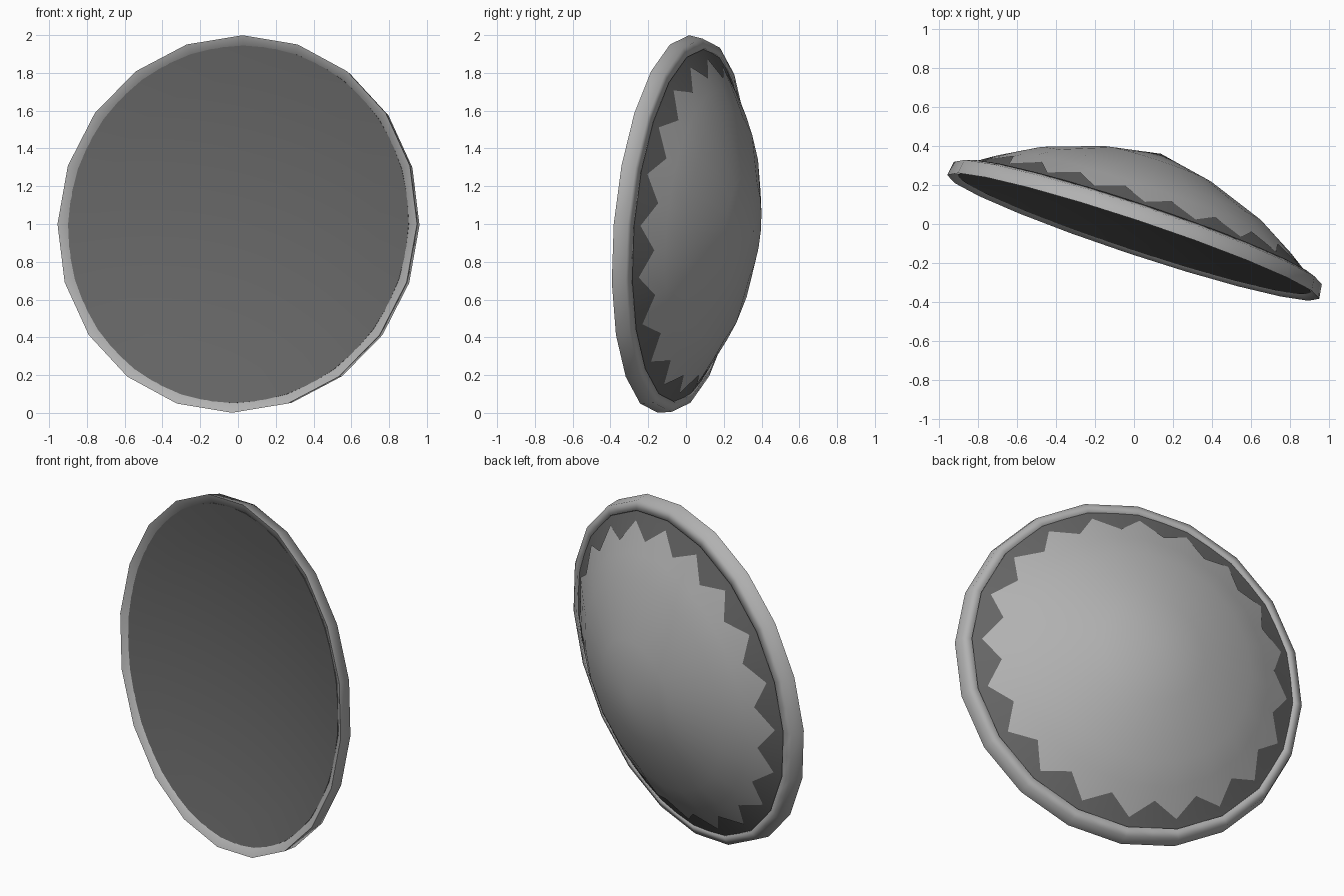
import bpy, bmesh, math
from mathutils import Matrix

if "Cube" in bpy.data.objects:
    bpy.data.objects.remove(bpy.data.objects["Cube"])

SIDES = 20            # low-poly outline of rim and dome
N = SIDES * 2         # corners plus edge midpoints
FLAT = math.cos(math.pi / SIDES)

# The dish is turned sideways and leans slightly back
POSE = (Matrix.Translation((-0.004, -0.066, 1.0))
        @ Matrix.Rotation(math.radians(-18.4), 4, 'Z')
        @ Matrix.Rotation(math.radians(-5), 4, 'X'))


def material(name, value):
    m = bpy.data.materials.new(name)
    m.diffuse_color = (value, value, value, 1)
    m.use_nodes = True
    m.node_tree.nodes["Principled BSDF"].inputs["Base Color"].default_value = m.diffuse_color
    return m


light = material("light grey", 0.44)
dark = material("dark grey", 0.13)


def spin(name, rows, mat, faceted=True, closed=False, sharp=40):
    """Lathe around the y axis; a row is (r, depth) or (r, d, r_mid, d_mid)."""
    bm = bmesh.new()
    rings = []
    for row in rows:
        if row[0] == 0:
            rings.append([bm.verts.new((0, row[1], 0))] * N)
            continue
        ring = []
        for i in range(N):
            odd = i % 2
            r, d = row[-2:] if odd else row[:2]
            if odd and faceted:
                r *= FLAT
            a = 2 * math.pi * i / N
            ring.append(bm.verts.new((r * math.cos(a), d, r * math.sin(a))))
        rings.append(ring)
    pairs = list(zip(rings, rings[1:]))
    if closed:
        pairs.append((rings[-1], rings[0]))
    for a, b in pairs:
        for i in range(N):
            j = (i + 1) % N
            corners = list(dict.fromkeys((a[i], a[j], b[j], b[i])))
            bm.faces.new(corners)
    bmesh.ops.recalc_face_normals(bm, faces=bm.faces)
    me = bpy.data.meshes.new(name)
    bm.to_mesh(me)
    bm.free()
    me.transform(POSE)
    me.materials.append(mat)
    for p in me.polygons:
        p.use_smooth = True
    me.set_sharp_from_angle(angle=math.radians(sharp))
    ob = bpy.data.objects.new(name, me)
    bpy.context.collection.objects.link(ob)
    return ob


# Light rounded rim around the edge
spin("rim", [(0.95, 0.022), (1.003, 0.0), (0.992, 0.075),
             (0.94, 0.093), (0.93, 0.06)], light, closed=True, sharp=100)

# Dark dish: shallow hollow front, with its curved back showing as a band
FRONT = [(r, 0.018 + 0.11 * (1 - (r / 0.95) ** 2))
         for r in (0, 0.2, 0.4, 0.6, 0.78, 0.95)]
spin("dish", FRONT + [(0.95, 0.075), (0.9, 0.102), (0.8, 0.162), (0.62, 0.26),
                      (0.303, 0.372), (0, 0.43)], dark, faceted=False)

# Light back dome, ending in a toothed edge over the dark band
spin("back_dome", [(0, 0.45), (0.303, 0.388), (0.62, 0.274), (0.74, 0.206),
                   (0.89, 0.112, 0.81, 0.167)], light)
